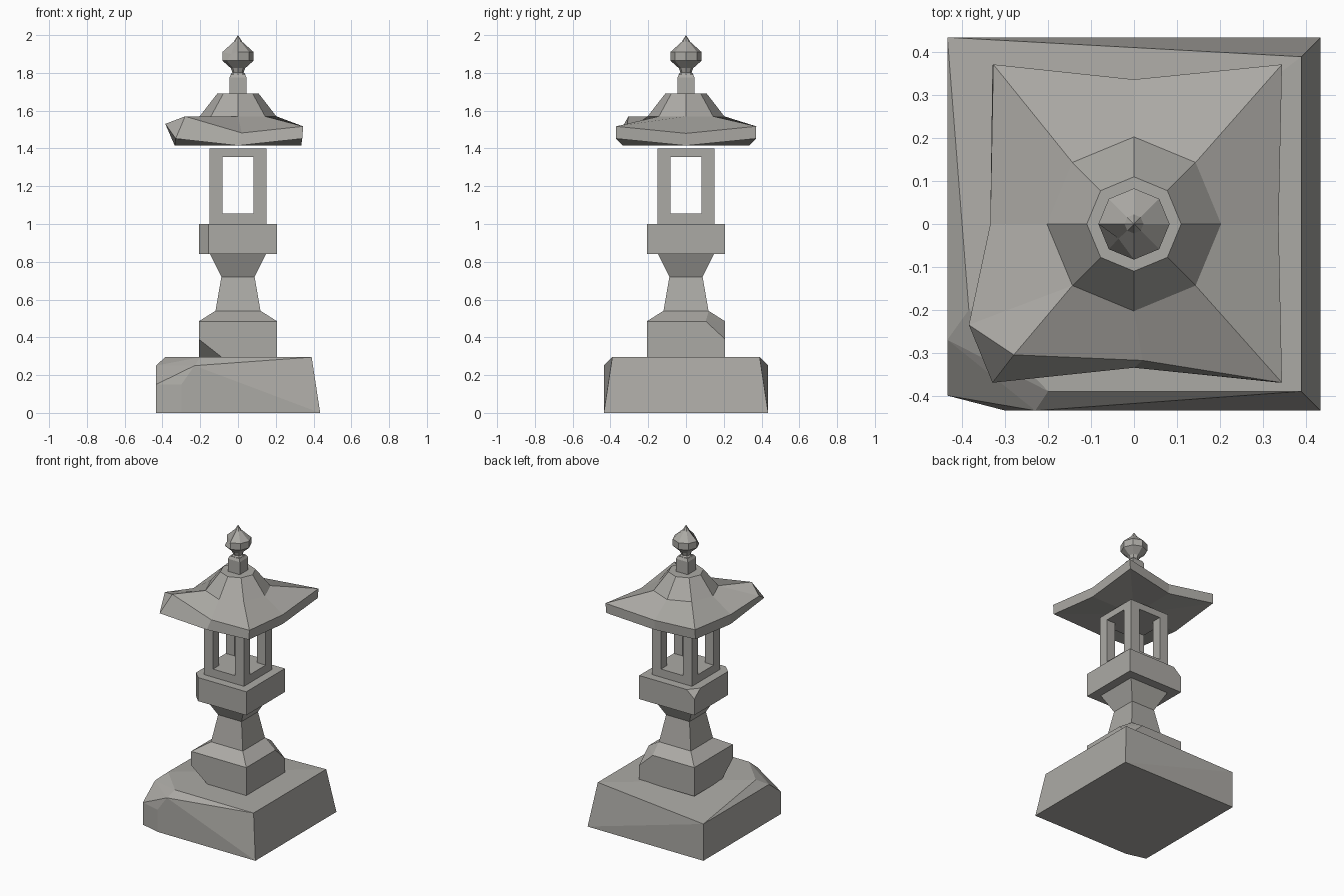
import bpy, bmesh, math

if "Cube" in bpy.data.objects:
    bpy.data.objects.remove(bpy.data.objects["Cube"])

stone = bpy.data.materials.new("weathered_stone")
stone.diffuse_color = (0.41, 0.40, 0.375, 1)
stone.use_nodes = True
stone.node_tree.nodes["Principled BSDF"].inputs["Base Color"].default_value = stone.diffuse_color


def finish(name, bm):
    bmesh.ops.remove_doubles(bm, verts=bm.verts, dist=1e-5)
    bmesh.ops.recalc_face_normals(bm, faces=bm.faces)
    me = bpy.data.meshes.new(name)
    bm.to_mesh(me)
    bm.free()
    me.materials.append(stone)
    ob = bpy.data.objects.new(name, me)
    bpy.context.collection.objects.link(ob)
    return ob


def hull(name, pts):
    """Convex stone block from its corner points."""
    bm = bmesh.new()
    for p in pts:
        bm.verts.new(p)
    bmesh.ops.convex_hull(bm, input=bm.verts)
    bmesh.ops.dissolve_limit(bm, angle_limit=0.01, verts=bm.verts, edges=bm.edges)
    return finish(name, bm)


def square(r, z):
    return [(r, r, z), (-r, r, z), (-r, -r, z), (r, -r, z)]


def octagon(r, z):
    return [(r * math.cos(i * math.pi / 4), r * math.sin(i * math.pi / 4), z) for i in range(8)]


def loft(name, rings):
    """Join equal-length rings of points, closing both ends."""
    bm = bmesh.new()
    vs = [[bm.verts.new(p) for p in ring] for ring in rings]
    n = len(vs[0])
    for a, b in zip(vs, vs[1:]):
        for i in range(n):
            j = (i + 1) % n
            bm.faces.new((a[i], a[j], b[j], b[i]))
    for ring in (vs[0], vs[-1]):
        z = sum(v.co.z for v in ring) / n if ring is vs[-1] else min(v.co.z for v in ring)
        c = bm.verts.new((0, 0, z))
        for i in range(n):
            bm.faces.new((ring[i], ring[(i + 1) % n], c))
    return finish(name, bm)


def box(name, x0, x1, y0, y1, z0, z1):
    return hull(name, [(x, y, z) for x in (x0, x1) for y in (y0, y1) for z in (z0, z1)])


# rough base stone with broken front left corner
B = 0.435
hull("base_stone", [
    (B, B, 0), (B, -B, 0), (-B, B, 0), (-B, -0.4, 0), (-0.3, -B, 0),
    (-B, -0.4, 0.15), (-0.3, -B, 0.15),
    (-B, B, 0.25), (-B, -0.27, 0.25), (-0.23, -B, 0.25),
    (0.39, 0.39, 0.295), (0.39, -0.39, 0.295), (-0.2, -0.39, 0.295), (-0.385, -0.2, 0.295)])

# stepped plinth, chipped low at front left and high at back right
P = 0.207
hull("plinth", [
    (P, P, 0.29), (-P, P, 0.29), (P, -P, 0.29), (-0.08, -P, 0.29), (-P, -0.09, 0.29), (-P, -P, 0.39),
    (P, P, 0.39), (P, 0.105, 0.485), (0.105, P, 0.485),
    (-P, P, 0.485), (P, -P, 0.485), (-P, -P, 0.485)] + square(0.12, 0.54))

# waisted shaft
loft("shaft", [square(0.12, 0.535), square(0.088, 0.72), square(0.148, 0.842)])

# platform with two chipped corners
hull("platform",
     [p for z in (0.84, 1.0) for p in
      ((P, P, z), (P, -P, z), (-0.155, -P, z), (-P, -0.155, z))] +
     [(-P, P, 0.84), (-P, P, 0.95), (-P, 0.14, 1.0), (-0.15, P, 1.0)])

# open light chamber
W, I = 0.15, 0.083
box("chamber_sill", -W, W, -W, W, 0.999, 1.055)
box("chamber_lintel", -W, W, -W, W, 1.355, 1.40)
for sx in (-1, 1):
    for sy in (-1, 1):
        box("chamber_post", *sorted((sx * I, sx * W)), *sorted((sy * I, sy * W)), 1.055, 1.355)


# roof: rings run anticlockwise from +x; the front left corner has two points
def split(ring):
    return ring[:6] + ring[5:]


low = [(0.335, 0, 1.415), (0.34, 0.37, 1.452), (0, 0.335, 1.415), (-0.33, 0.37, 1.452),
       (-0.335, 0, 1.415), (-0.33, -0.37, 1.452), (0, -0.335, 1.415), (0.34, -0.37, 1.452)]
high = [(0.337, 0, 1.48), (0.345, 0.372, 1.517), (0, 0.337, 1.48), (-0.328, 0.372, 1.517),
        (-0.335, 0, 1.48), (-0.385, -0.235, 1.53), (-0.28, -0.305, 1.57),
        (0.02, -0.318, 1.482), (0.345, -0.37, 1.517)]
loft("roof", [split(low), high, split(octagon(0.203, 1.57)), split(octagon(0.11, 1.69))])

# finial post and bud with a chipped side
loft("finial_post", [square(0.045, 1.685), square(0.045, 1.775), square(0.036, 1.793)])
belly_low, belly_high = octagon(0.083, 1.865), octagon(0.083, 1.91)
belly_high[5] = (-0.036, -0.034, 1.90)
loft("finial_bud", [octagon(0.04, 1.79), octagon(0.03, 1.803), octagon(0.038, 1.825),
                    belly_low, belly_high, octagon(0.022, 1.965), octagon(0.0005, 2.0)])
